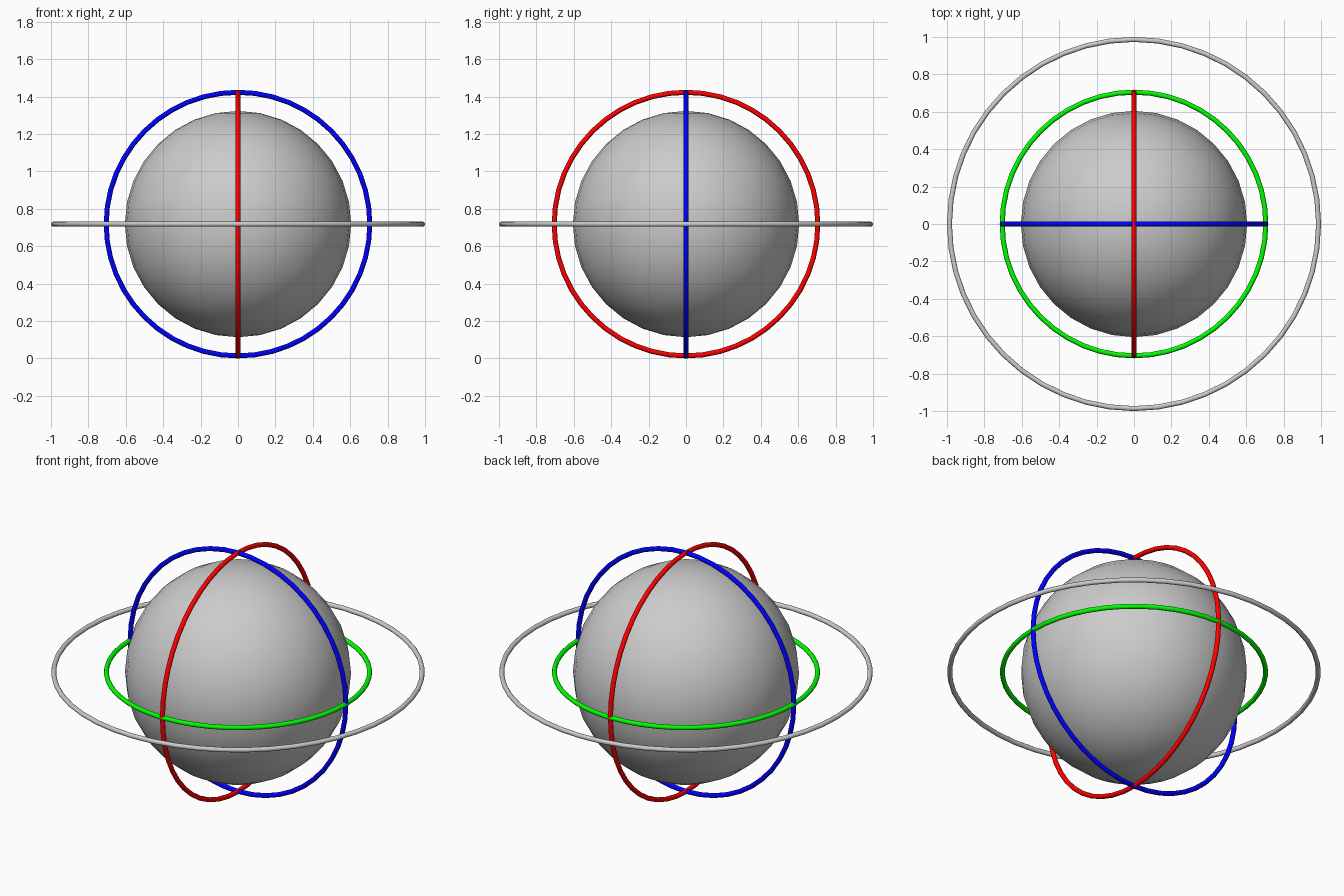
import bpy
from math import pi

if "Cube" in bpy.data.objects:
    bpy.data.objects.remove(bpy.data.objects["Cube"])

CENTER = (0, 0, 0.718)
TUBE = 0.0133


def material(name, color):
    m = bpy.data.materials.new(name)
    m.diffuse_color = (*color, 1)
    m.use_nodes = True
    m.node_tree.nodes["Principled BSDF"].inputs["Base Color"].default_value = m.diffuse_color
    return m


def ring(name, radius, rotation=(0, 0, 0), color=None):
    bpy.ops.mesh.primitive_torus_add(
        major_segments=48, minor_segments=12, major_radius=radius,
        minor_radius=TUBE, location=CENTER, rotation=rotation)
    ob = bpy.context.object
    ob.name = name
    bpy.ops.object.shade_smooth()
    if color:
        ob.data.materials.append(material(name + "_color", color))
    return ob


# Central ball
bpy.ops.mesh.primitive_uv_sphere_add(segments=32, ring_count=16, radius=0.605, location=CENTER)
bpy.context.object.name = "ball"
bpy.ops.object.shade_smooth()

# Three coloured axis rings, one per plane
ring("red_ring", 0.7047, (0, pi / 2, 0), (1, 0, 0))
ring("green_ring", 0.7047, (0, 0, 0), (0, 1, 0))
ring("blue_ring", 0.7047, (pi / 2, 0, 0), (0, 0, 1))

# Large outer ring
ring("outer_ring", 1 - TUBE)
